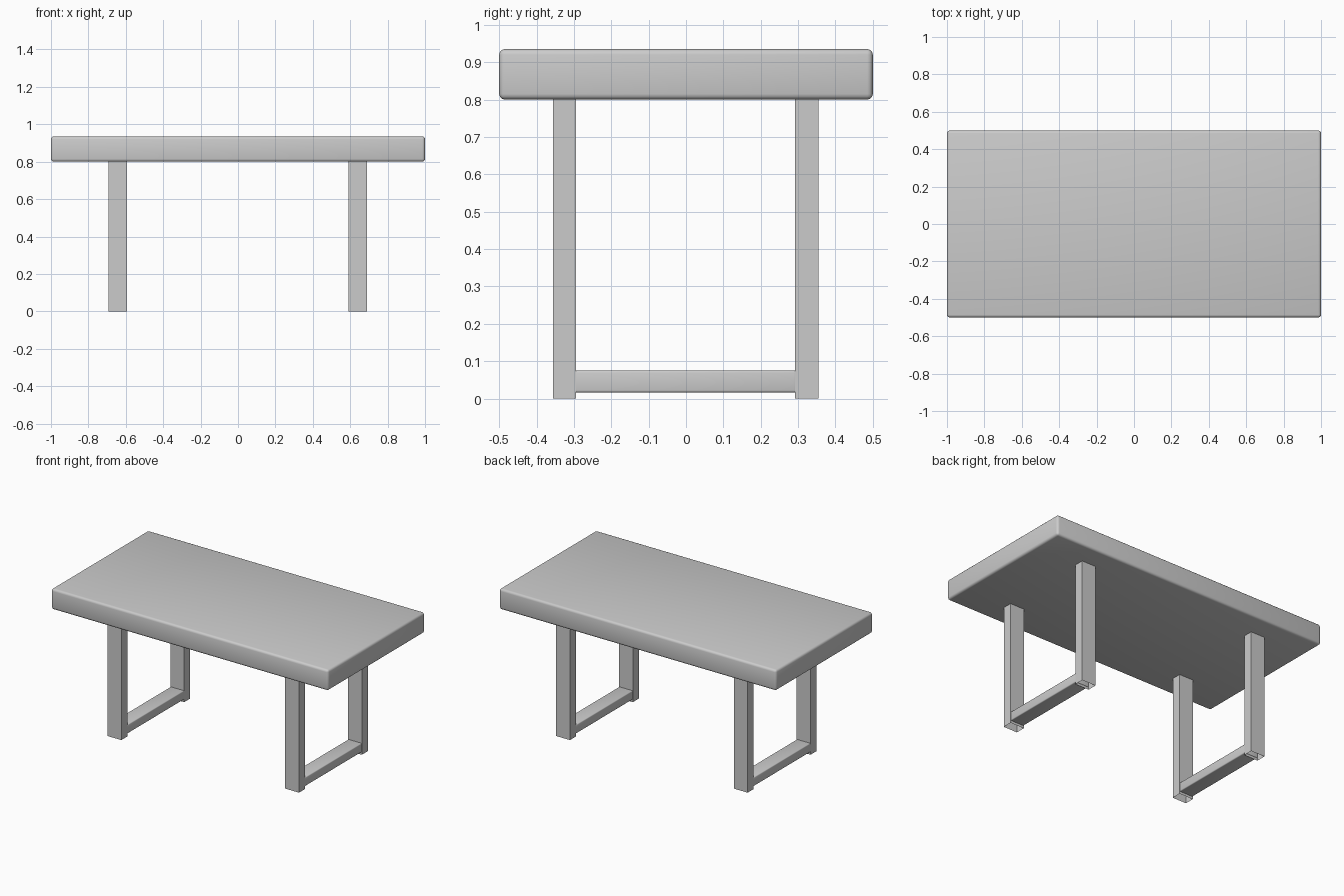
import bpy, bmesh

if "Cube" in bpy.data.objects:
    bpy.data.objects.remove(bpy.data.objects["Cube"])


def box(name, lo, hi, bevel=0.0, segments=3, open_ends=False):
    size = [b - a for a, b in zip(lo, hi)]
    centre = [(a + b) / 2 for a, b in zip(lo, hi)]
    bm = bmesh.new()
    bmesh.ops.create_cube(bm, size=1)
    bmesh.ops.scale(bm, vec=size, verts=bm.verts)
    if open_ends:
        bm.normal_update()
        ends = [f for f in bm.faces if abs(f.normal.z) > 0.9]
        bmesh.ops.delete(bm, geom=ends, context='FACES_ONLY')
    if bevel:
        bmesh.ops.bevel(bm, geom=bm.edges[:], offset=bevel, segments=segments,
                        profile=0.5, affect='EDGES')
    mesh = bpy.data.meshes.new(name)
    bm.to_mesh(mesh)
    bm.free()
    obj = bpy.data.objects.new(name, mesh)
    obj.location = centre
    bpy.context.collection.objects.link(obj)
    bpy.ops.object.select_all(action='DESELECT')
    obj.select_set(True)
    bpy.context.view_layer.objects.active = obj
    bpy.ops.object.shade_smooth_by_angle()
    return obj


# Thick tabletop with rounded edges
box("tabletop", (-1, -0.5, 0.80), (1, 0.5, 0.935), bevel=0.015)

# Two U-shaped leg frames
for side, x in (("left", -0.643), ("right", 0.64)):
    x0, x1 = x - 0.05, x + 0.05
    # Upright legs, open at the foot
    for end, y in (("front", -0.325), ("back", 0.323)):
        box(f"{side}_{end}_leg", (x0, y - 0.031, 0), (x1, y + 0.031, 0.802),
            open_ends=True)
    # Floor rail between the legs
    box(f"{side}_rail", (x0 + 0.001, -0.298, 0.016), (x1 - 0.001, 0.296, 0.075),
        bevel=0.006)
